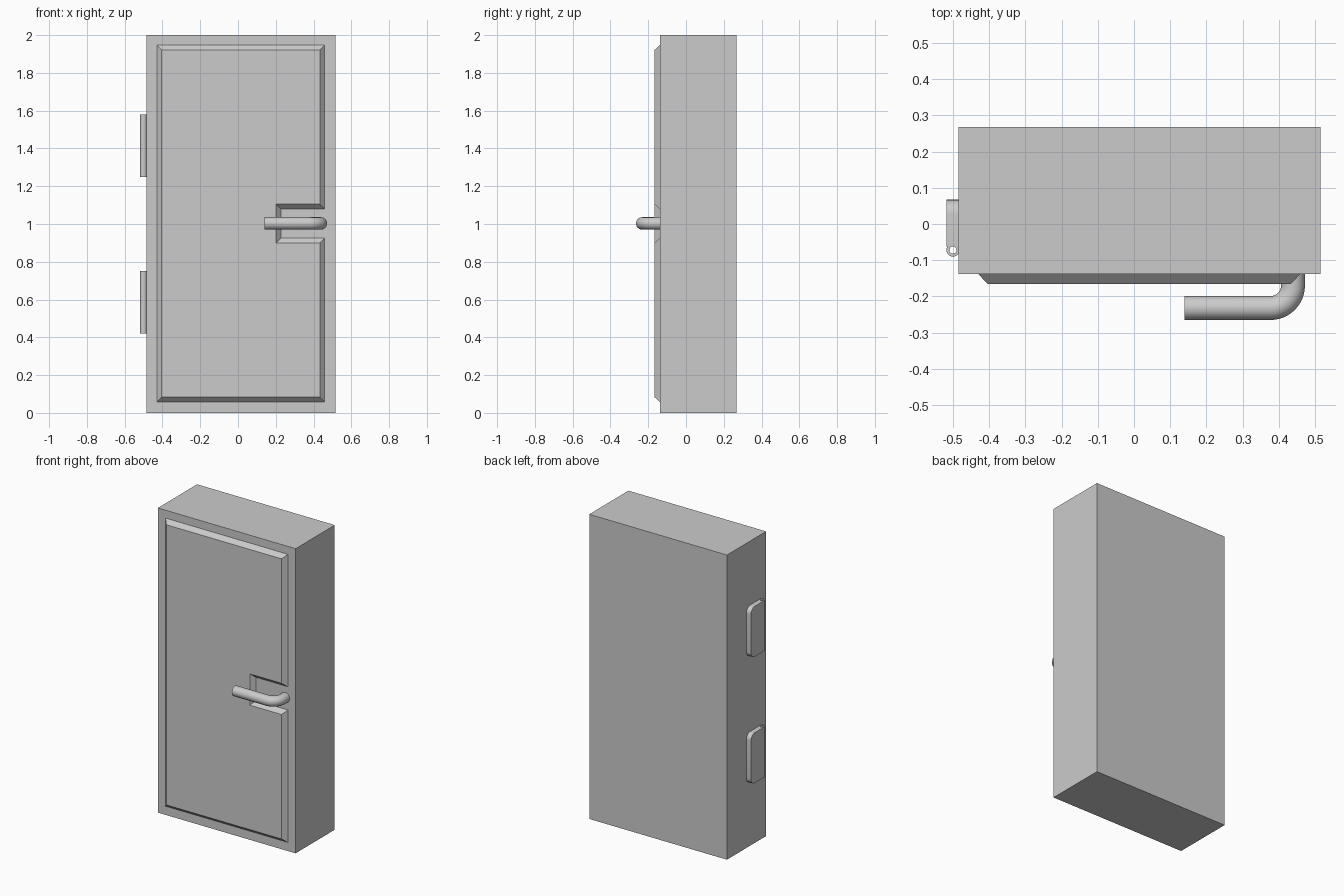
import bpy, bmesh
from math import sin, cos, pi, radians

if "Cube" in bpy.data.objects:
    bpy.data.objects.remove(bpy.data.objects["Cube"])

FRONT = -0.138  # y of the case front


def make_object(name, verts, faces):
    mesh = bpy.data.meshes.new(name)
    bm = bmesh.new()
    vs = [bm.verts.new(v) for v in verts]
    for f in faces:
        bm.faces.new([vs[i] for i in f])
    bmesh.ops.recalc_face_normals(bm, faces=bm.faces)
    bm.to_mesh(mesh)
    bm.free()
    ob = bpy.data.objects.new(name, mesh)
    bpy.context.collection.objects.link(ob)
    return ob


def smooth(ob):
    bpy.ops.object.select_all(action='DESELECT')
    ob.select_set(True)
    bpy.context.view_layer.objects.active = ob
    bpy.ops.object.shade_smooth_by_angle(angle=radians(35))


def loft(name, ring_a, ring_b):
    n = len(ring_a)
    sides = [(i, (i + 1) % n, n + (i + 1) % n, n + i) for i in range(n)]
    return make_object(name, ring_a + ring_b,
                       sides + [tuple(range(n)), tuple(range(n, 2 * n))])


# Case
bpy.ops.mesh.primitive_cube_add(size=1, location=(0.015, 0.065, 1))
case = bpy.context.object
case.name = "case"
case.scale = (1, 0.406, 2)
bpy.ops.object.transform_apply(location=False, rotation=False, scale=True)


# Raised door panel with bevelled rim and a notch for the handle
def panel_ring(d, y):
    x0, x1, z0, z1 = -0.432 + d, 0.461 - d, 0.055 + d, 1.95 - d
    nx, na, nb = 0.23 - d, 0.928 - d, 1.077 + d
    return [(x, y, z) for x, z in ((x0, z0), (x1, z0), (x1, na), (nx, na),
                                   (nx, nb), (x1, nb), (x1, z1), (x0, z1))]


loft("door_panel", panel_ring(0, FRONT + 0.002), panel_ring(0.028, FRONT - 0.028))

# Bent round handle
curve = bpy.data.curves.new("handle", 'CURVE')
curve.dimensions = '3D'
path = [(0.439, FRONT + 0.01)]
path += [(0.377 + 0.062 * cos(a), -0.17 - 0.062 * sin(a))
         for a in (i * pi / 24 for i in range(13))]
path += [(0.14, -0.232)]
spline = curve.splines.new('POLY')
spline.points.add(len(path) - 1)
for p, (x, y) in zip(spline.points, path):
    p.co = (x, y, 1.003, 1)
curve.bevel_depth = 0.033
curve.bevel_resolution = 6
curve.use_fill_caps = True
handle = bpy.data.objects.new("handle", curve)
bpy.context.collection.objects.link(handle)
bpy.ops.object.select_all(action='DESELECT')
handle.select_set(True)
bpy.context.view_layer.objects.active = handle
bpy.ops.object.convert(target='MESH')
smooth(bpy.context.object)


# Hinges: leaf with rounded rear corners, plus a hollow barrel
def hinge(name, z0, z1):
    r, back, x0, x1 = 0.04, 0.067, -0.518, -0.482
    outline = [(-0.062, z0)]
    for cz, start in ((z0 + r, -pi / 2), (z1 - r, 0)):
        outline += [(back - r + r * cos(start + i * pi / 16),
                     cz + r * sin(start + i * pi / 16)) for i in range(9)]
    outline += [(-0.062, z1)]
    smooth(loft(name + "_leaf", [(x0, y, z) for y, z in outline],
                [(x1, y, z) for y, z in outline]))
    n = 24
    rings = [(0.018, z0), (0.018, z1), (0.01, z1), (0.01, z0)]
    verts = [(-0.5 + q * cos(2 * pi * i / n), -0.072 + q * sin(2 * pi * i / n), z)
             for q, z in rings for i in range(n)]
    faces = [(k * n + i, k * n + (i + 1) % n,
              (k + 1) % 4 * n + (i + 1) % n, (k + 1) % 4 * n + i)
             for k in range(4) for i in range(n)]
    smooth(make_object(name + "_barrel", verts, faces))


hinge("lower_hinge", 0.42, 0.75)
hinge("upper_hinge", 1.25, 1.58)
